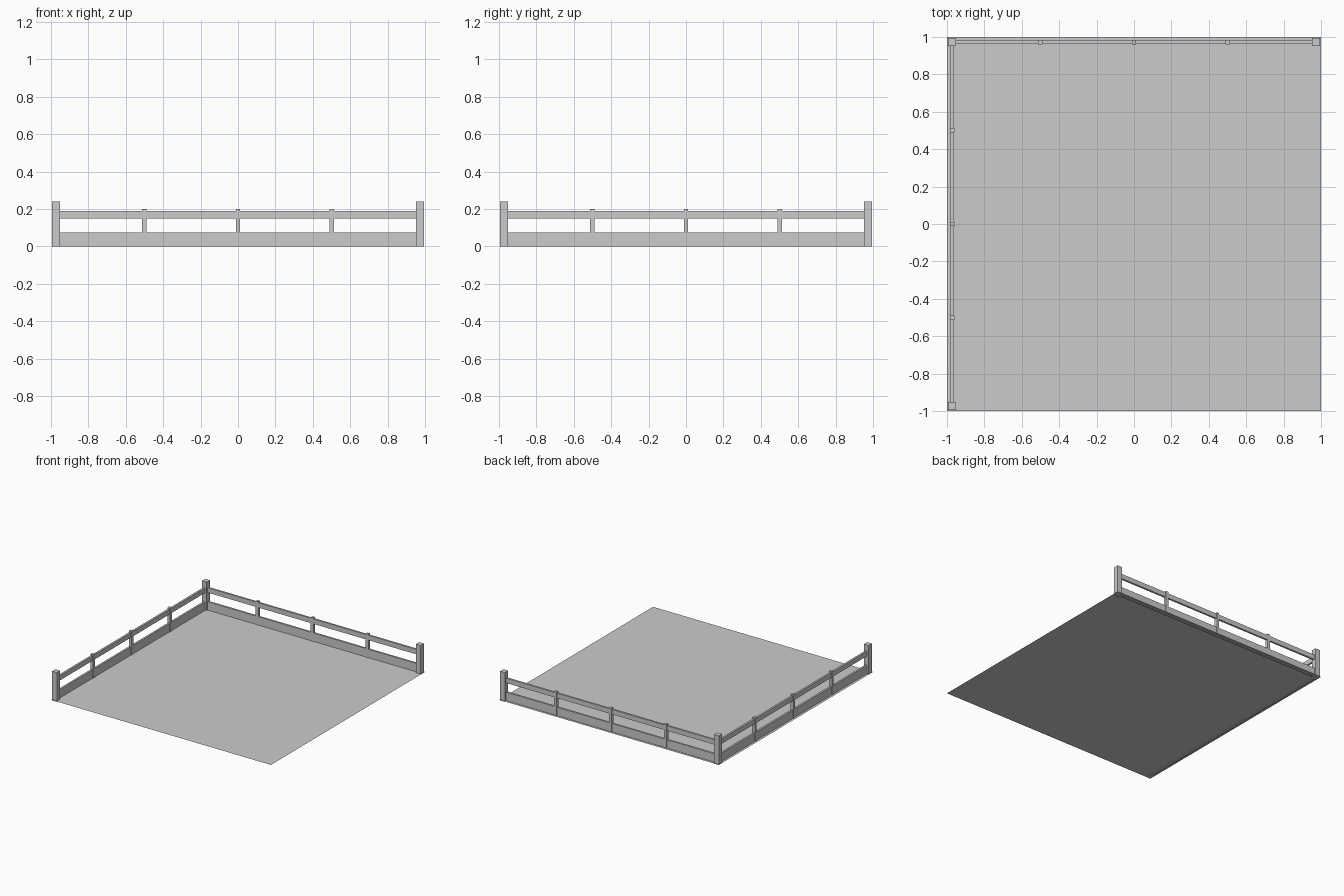
import bpy

if "Cube" in bpy.data.objects:
    bpy.data.objects.remove(bpy.data.objects["Cube"])

grey = bpy.data.materials.new("plain_grey")
grey.diffuse_color = (0.6, 0.6, 0.6, 1)
grey.use_nodes = True
grey.node_tree.nodes["Principled BSDF"].inputs["Base Color"].default_value = grey.diffuse_color

EDGE = 0.972      # distance of the fence line from the centre
FLOOR_Z = 0.006


def box(name, lo, hi):
    """Axis-aligned box between two corners."""
    bpy.ops.mesh.primitive_cube_add(size=1)
    ob = bpy.context.object
    ob.name = name
    ob.location = [(a + b) / 2 for a, b in zip(lo, hi)]
    ob.scale = [b - a for a, b in zip(lo, hi)]
    ob.data.materials.append(grey)
    return ob


def post(name, x, y, half, height):
    return box(name, (x - half, y - half, 0), (x + half, y + half, height))


# Thin ground sheet
bpy.ops.mesh.primitive_plane_add(size=2, location=(0, 0, FLOOR_Z))
floor = bpy.context.object
floor.name = "floor"
floor.data.materials.append(grey)

# Tall posts at the three fenced corners
for x, y in ((-EDGE, -EDGE), (-EDGE, EDGE), (EDGE, EDGE)):
    post("corner_post", x, y, 0.0213, 0.24)

# Short posts along the left and back sides
for t in (-0.5, 0, 0.5):
    post("left_short_post", -EDGE, t, 0.012, 0.2)
    post("back_short_post", t, EDGE, 0.012, 0.2)

# Low board and upper rail on both sides
END = EDGE - 0.02
HALF = 0.008
for part, z0, z1 in (("board", 0, 0.075), ("rail", 0.15, 0.19)):
    box("left_" + part, (-EDGE - HALF, -END, z0), (-EDGE + HALF, END, z1))
    box("back_" + part, (-END, EDGE - HALF, z0), (END, EDGE + HALF, z1))
